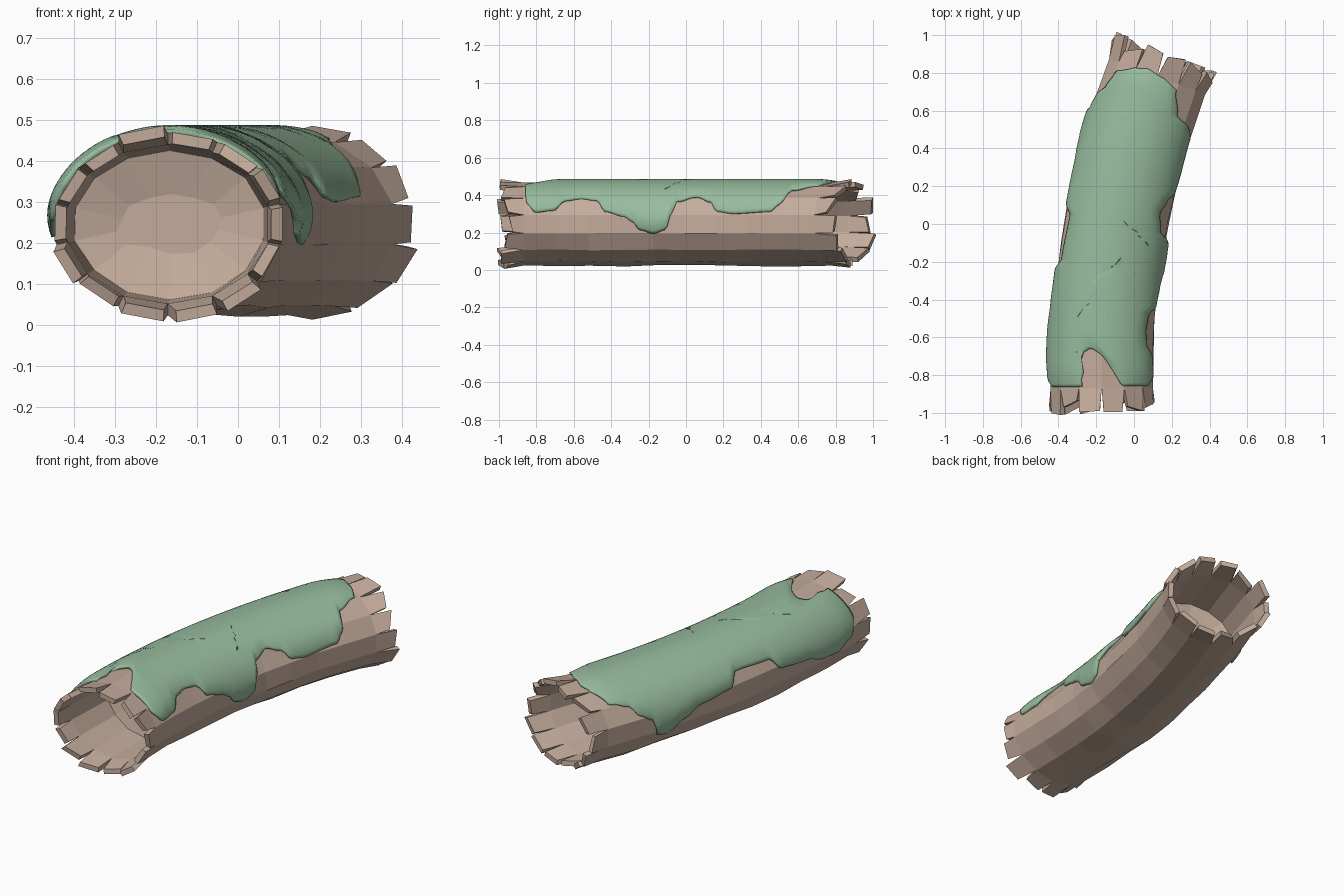
import bpy, bmesh, math, random
from mathutils import Vector

if "Cube" in bpy.data.objects:
    bpy.data.objects.remove(bpy.data.objects["Cube"])

random.seed(4)
SIDES = 14
A, B, ZC = 0.278, 0.222, 0.245      # log half width, half height, axis height
T0, T1 = -0.87, 0.78                # ends of the unbroken trunk
WALL = 0.028


def place(t, deg, off=0.0):
    """Point on the bent log: t along the axis, deg from the top (right positive)."""
    c = Vector((-0.172 + 0.118 * (t + 0.8) ** 2, t, ZC))
    n = Vector((1, -0.236 * (t + 0.8), 0)).normalized()
    a = math.radians(deg)
    return c + n * (A + off) * math.sin(a) + Vector((0, 0, (B + off) * math.cos(a)))


def interp(table, x):
    if x <= table[0][0]:
        return table[0][1]
    for (x0, y0), (x1, y1) in zip(table, table[1:]):
        if x <= x1:
            f = (x - x0) / (x1 - x0)
            return y0 + (y1 - y0) * f * f * (3 - 2 * f)
    return table[-1][1]


def finish(bm, name, color):
    bmesh.ops.recalc_face_normals(bm, faces=bm.faces)
    me = bpy.data.meshes.new(name)
    bm.to_mesh(me)
    bm.free()
    ob = bpy.data.objects.new(name, me)
    bpy.context.collection.objects.link(ob)
    mat = bpy.data.materials.new(name + "_mat")
    mat.diffuse_color = color
    mat.use_nodes = True
    mat.node_tree.nodes["Principled BSDF"].inputs["Base Color"].default_value = mat.diffuse_color
    me.materials.append(mat)
    return ob


def ring(bm, t, off, noise=0.0):
    return [bm.verts.new(place(t, 360 * k / SIDES, off + random.uniform(-noise, noise)))
            for k in range(SIDES)]


def bridge(bm, r0, r1):
    for k in range(SIDES):
        j = (k + 1) % SIDES
        bm.faces.new((r0[k], r0[j], r1[j], r1[k]))


# Hollow trunk: end recess, outer bark, other end recess, all one skin
bm = bmesh.new()
stations = [(T0 + 0.28, -WALL - 0.012, 0.004), (T0, -WALL, 0)]
N = 9
for i in range(N + 1):
    stations.append((T0 + (T1 - T0) * i / N, 0, 0 if i in (0, N) else 0.005))
stations += [(T1, -WALL, 0), (T1 - 0.28, -WALL - 0.012, 0.004)]
rings = [ring(bm, *s) for s in stations]
for r0, r1 in zip(rings, rings[1:]):
    bridge(bm, r0, r1)
# dished floors of the two recesses
for r, t in ((rings[0], T0 + 0.31), (rings[-1], T1 - 0.31)):
    mid = ring(bm, t, -0.15, 0.01)
    bridge(bm, r, mid)
    bm.faces.new(mid)

# Broken splinters around both ends
for end, sgn in ((T0, -1), (T1, 1)):
    for k in range(SIDES):
        a0, a1 = 360 * k / SIDES, 360 * (k + 1) / SIDES
        length = random.uniform(0.075, 0.13)
        if k in (0, 5, 11):
            length = 0.13
        flare = random.uniform(-0.002, 0.02)
        g0, g1 = random.uniform(0.5, 4), random.uniform(0.5, 4)
        skew = random.uniform(-0.025, 0.025)
        tip0 = min(length + skew, 0.13)
        tip1 = min(length - skew, 0.13)
        pts = []
        for off in (0, -WALL):
            pts += [place(end, a0, off), place(end, a1, off),
                    place(end + sgn * tip1, a1 - g1, off + flare),
                    place(end + sgn * tip0, a0 + g0, off + flare)]
        v = [bm.verts.new(p) for p in pts]
        for f in ((0, 1, 2, 3), (7, 6, 5, 4), (1, 5, 6, 2), (2, 6, 7, 3), (3, 7, 4, 0), (0, 4, 5, 1)):
            bm.faces.new([v[i] for i in f])
finish(bm, "hollow_log", (0.55, 0.41, 0.33, 1))

# Moss blanket with drips: edge angle along each side of the log
right = [(-.87, 65), (-.8, 74), (-.7, 71), (-.63, 56), (-.55, 53), (-.46, 56), (-.41, 73),
         (-.3, 80), (-.25, 87), (-.21, 98), (-.13, 103), (-.06, 98), (-.03, 78), (0, 58),
         (.1, 50), (.18, 58), (.23, 73), (.32, 76), (.53, 73), (.58, 62), (.63, 36), (.75, 25), (.8, 10)]
left = [(-.87, -72), (-.8, -88), (-.7, -98), (-.6, -96), (-.45, -85), (-.28, -80), (-.22, -63),
        (0, -60), (.06, -78), (.25, -83), (.36, -95), (.44, -110), (.5, -108), (.54, -82),
        (.6, -73), (.65, -57), (.72, -50), (.8, -33)]
start = [(0, -.82), (.06, -.86), (.38, -.86), (.41, -.81), (.47, -.68), (.54, -.66), (.58, -.69),
         (.65, -.82), (.69, -.86), (.94, -.86), (1, -.82)]
stop = [(0, .74), (.2, .785), (.5, .80), (.85, .785), (1, .75)]
ROWS, COLS = 100, 40
bm = bmesh.new()
grid = []
for i in range(ROWS + 1):
    row = []
    for j in range(COLS + 1):
        u, v = j / COLS, i / ROWS
        t0, t1 = interp(start, u), interp(stop, u)
        t = t0 + (t1 - t0) * v
        lo, hi = interp(left, t), interp(right, t)
        edge = min(1, min(u, 1 - u) * 8, min(v, 1 - v) * 14)
        row.append(bm.verts.new(place(t, lo + (hi - lo) * u, 0.009 + 0.011 * math.sin(edge * math.pi / 2))))
    grid.append(row)
for r0, r1 in zip(grid, grid[1:]):
    for j in range(COLS):
        bm.faces.new((r0[j], r0[j + 1], r1[j + 1], r1[j]))
moss = finish(bm, "moss", (0.31, 0.50, 0.34, 1))
if moss.data.polygons[ROWS * COLS // 2].normal.z < 0:
    moss.data.flip_normals()
sol = moss.modifiers.new("thickness", 'SOLIDIFY')
sol.thickness = 0.018
sol.offset = -1
bpy.context.view_layer.objects.active = moss
moss.select_set(True)
bpy.ops.object.shade_smooth_by_angle(angle=math.radians(40))
